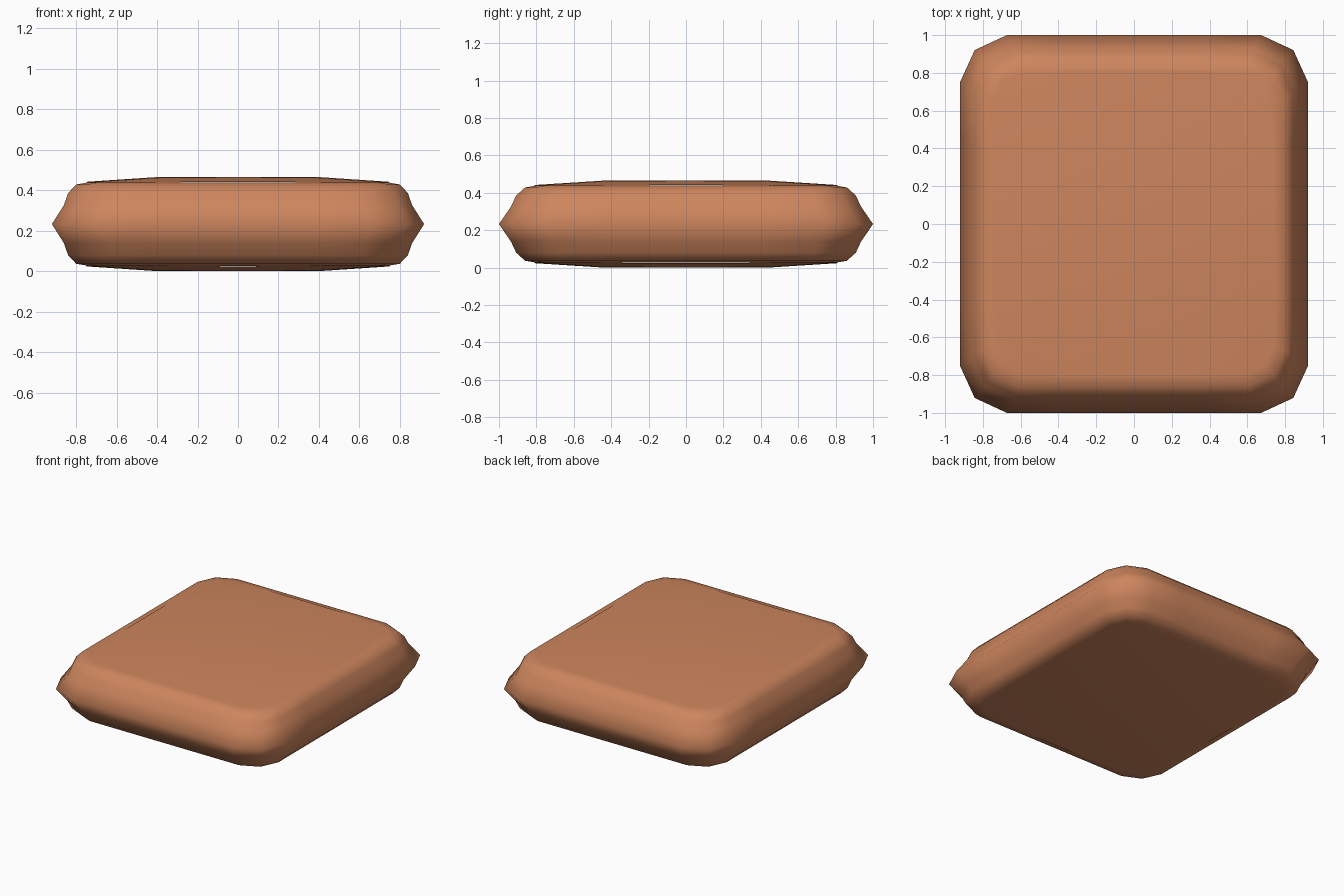
import bpy, bmesh

if "Cube" in bpy.data.objects:
    bpy.data.objects.remove(bpy.data.objects["Cube"])

mat = bpy.data.materials.new("terracotta fabric")
mat.diffuse_color = (0.61, 0.235, 0.11, 1)
mat.use_nodes = True
mat.node_tree.nodes["Principled BSDF"].inputs["Base Color"].default_value = mat.diffuse_color

MID = 0.2325  # height of the seam


def add_object(name, bm):
    for f in bm.faces:
        f.smooth = True
    mesh = bpy.data.meshes.new(name)
    bm.to_mesh(mesh)
    bm.free()
    mesh.materials.append(mat)
    obj = bpy.data.objects.new(name, mesh)
    bpy.context.collection.objects.link(obj)


def outline(hx, hy, r, z):
    """Rounded rectangle with chamfered corners and two points along each side."""
    q = [(hx, hy * 0.45), (hx, hy - r), (hx - r * 0.31, hy - r * 0.32),
         (hx - r, hy), (hx * 0.45, hy)]
    pts = q + [(-x, y) for x, y in reversed(q)]
    pts += [(-x, -y) for x, y in pts]
    return [(x, y, z) for x, y in pts]


# Rounded border: half width, half depth, corner size, height over seam
upper = [(0.86, 0.935, 0.23, 0.095), (0.84, 0.908, 0.22, 0.153),
         (0.80, 0.86, 0.19, 0.196), (0.74, 0.80, 0.15, 0.206)]
levels = [(a, b, r, -h) for a, b, r, h in reversed(upper)]
levels += [(0.92, 1.0, 0.247, 0)] + upper
bm = bmesh.new()
rings = [[bm.verts.new(p) for p in outline(a, b, r, MID + h)] for a, b, r, h in levels]
for lo, hi in zip(rings, rings[1:]):
    for i in range(len(lo)):
        j = (i + 1) % len(lo)
        bm.faces.new((lo[i], lo[j], hi[j], hi[i]))
bm.faces.new(rings[-1])
bm.faces.new(list(reversed(rings[0])))
bmesh.ops.recalc_face_normals(bm, faces=bm.faces)
add_object("cushion_border", bm)

# Domed panels of four by four patches; heights by distance from the centre line
heights = [[0.2325, 0.2325, 0.209],   # rows: |x| index, columns: |y| index
           [0.2325, 0.229, 0.206],
           [0.209, 0.206, 0.185]]
xs, ys = (0, 0.40, 0.75), (0, 0.44, 0.81)
for name, s in (("top_panel", 1), ("bottom_panel", -1)):
    bm = bmesh.new()
    grid = [[bm.verts.new(((1 if i > 0 else -1) * xs[abs(i)],
                           (1 if j > 0 else -1) * ys[abs(j)],
                           MID + s * heights[abs(i)][abs(j)]))
             for j in range(-2, 3)] for i in range(-2, 3)]
    for i in range(4):
        for j in range(4):
            quad = [grid[i][j], grid[i + 1][j], grid[i + 1][j + 1], grid[i][j + 1]]
            bm.faces.new(quad if s > 0 else quad[::-1])
    add_object(name, bm)
